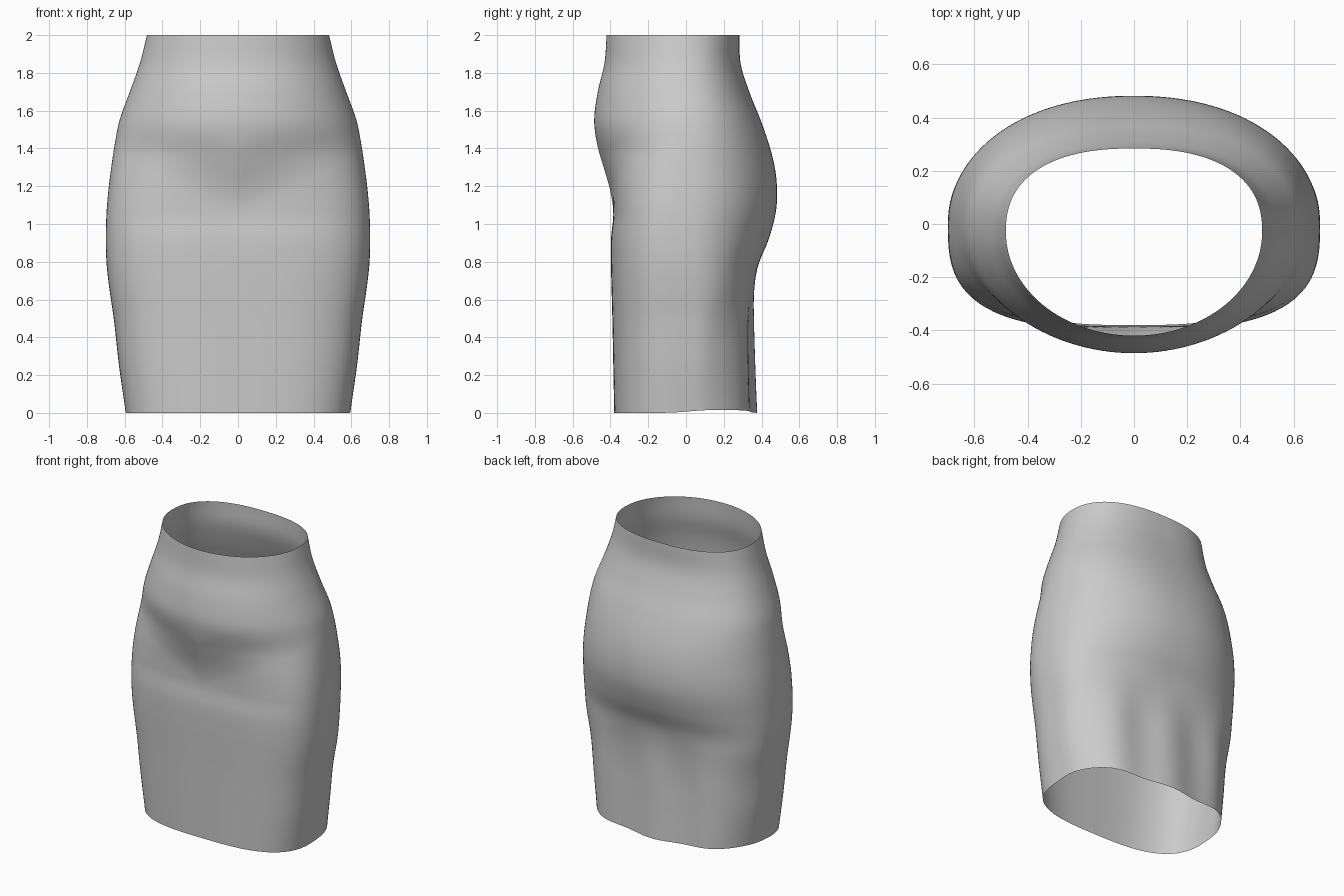
import bpy, bmesh, math

if "Cube" in bpy.data.objects:
    bpy.data.objects.remove(bpy.data.objects["Cube"])

# height, half width, front depth, back depth, front exponent, back exponent
PROFILE = [
    (0.00, 0.595, 0.380, 0.372, 3.0, 2.6),
    (0.25, 0.630, 0.385, 0.362, 3.0, 2.6),
    (0.50, 0.658, 0.390, 0.356, 3.0, 2.6),
    (0.65, 0.680, 0.394, 0.360, 3.0, 2.6),
    (0.78, 0.695, 0.397, 0.382, 3.0, 2.4),
    (0.92, 0.700, 0.397, 0.438, 3.0, 2.2),
    (1.06, 0.696, 0.385, 0.475, 3.0, 2.15),
    (1.18, 0.686, 0.402, 0.482, 2.8, 2.15),
    (1.30, 0.671, 0.436, 0.470, 2.5, 2.15),
    (1.42, 0.653, 0.470, 0.440, 2.2, 2.2),
    (1.55, 0.627, 0.486, 0.395, 2.0, 2.25),
    (1.70, 0.573, 0.467, 0.335, 2.0, 2.3),
    (1.85, 0.520, 0.432, 0.289, 2.0, 2.4),
    (2.00, 0.482, 0.420, 0.284, 2.0, 2.4),
]
RINGS, SIDES = 90, 128


def sample(z):
    """Smooth interpolation of the profile rows at height z."""
    n = len(PROFILE)
    i = max(0, min(n - 2, sum(r[0] <= z for r in PROFILE) - 1))
    a, b = PROFILE[i], PROFILE[i + 1]
    p, q = PROFILE[max(i - 1, 0)], PROFILE[min(i + 2, n - 1)]
    h = b[0] - a[0]
    t = (z - a[0]) / h
    out = []
    for k in range(1, 6):
        m0 = (b[k] - p[k]) / (b[0] - p[0]) * h
        m1 = (q[k] - a[k]) / (q[0] - a[0]) * h
        out.append((2*t**3 - 3*t*t + 1) * a[k] + (t**3 - 2*t*t + t) * m0
                   + (3*t*t - 2*t**3) * b[k] + (t**3 - t*t) * m1)
    return out


def smooth(a, b, v):
    t = max(0, min(1, (v - a) / (b - a)))
    return t * t * (3 - 2 * t)


def point(ang, z):
    w, front, back, nf, nb = sample(z)
    c, s = math.cos(ang), math.sin(ang)
    mid = -0.03 * smooth(1.4, 2.0, z)
    n, depth = (nf, front + mid) if s < 0 else (nb, back - mid)
    r = (abs(c) ** n + abs(s) ** n) ** (-1 / n)
    x = w * r * c
    if s < 0:
        # belly underside rises to a V towards the hips
        fade = smooth(1.03, 1.12, z) * (1 - smooth(1.35, 1.6, z))
        low = sample(max(1.06, z - 0.5 * abs(x)))[1]
        depth += (low - front) * fade * 0.7
    y = mid + depth * r * s
    # soft draped folds below the seat
    if s > 0:
        fold = 0.012 * (1 - smooth(0.35, 0.8, z)) * smooth(0.1, 0.5, s)
        y += fold * (math.cos(15 * x) - 0.6)
    # wavy hem
    z += (1 - smooth(0, 0.3, z)) * 0.008 * (1 + math.sin(3 * ang)) * smooth(-0.6, 0.2, s)
    return x, y, z


# Skirt shell, open at waist and hem
bm = bmesh.new()
rows = [[bm.verts.new(point(2 * math.pi * j / SIDES, 2 * i / RINGS))
         for j in range(SIDES)] for i in range(RINGS + 1)]
for lo, hi in zip(rows, rows[1:]):
    for j in range(SIDES):
        k = (j + 1) % SIDES
        bm.faces.new((lo[j], lo[k], hi[k], hi[j])).smooth = True
mesh = bpy.data.meshes.new("skirt")
bm.to_mesh(mesh)
bm.free()
skirt = bpy.data.objects.new("skirt", mesh)
bpy.context.collection.objects.link(skirt)
